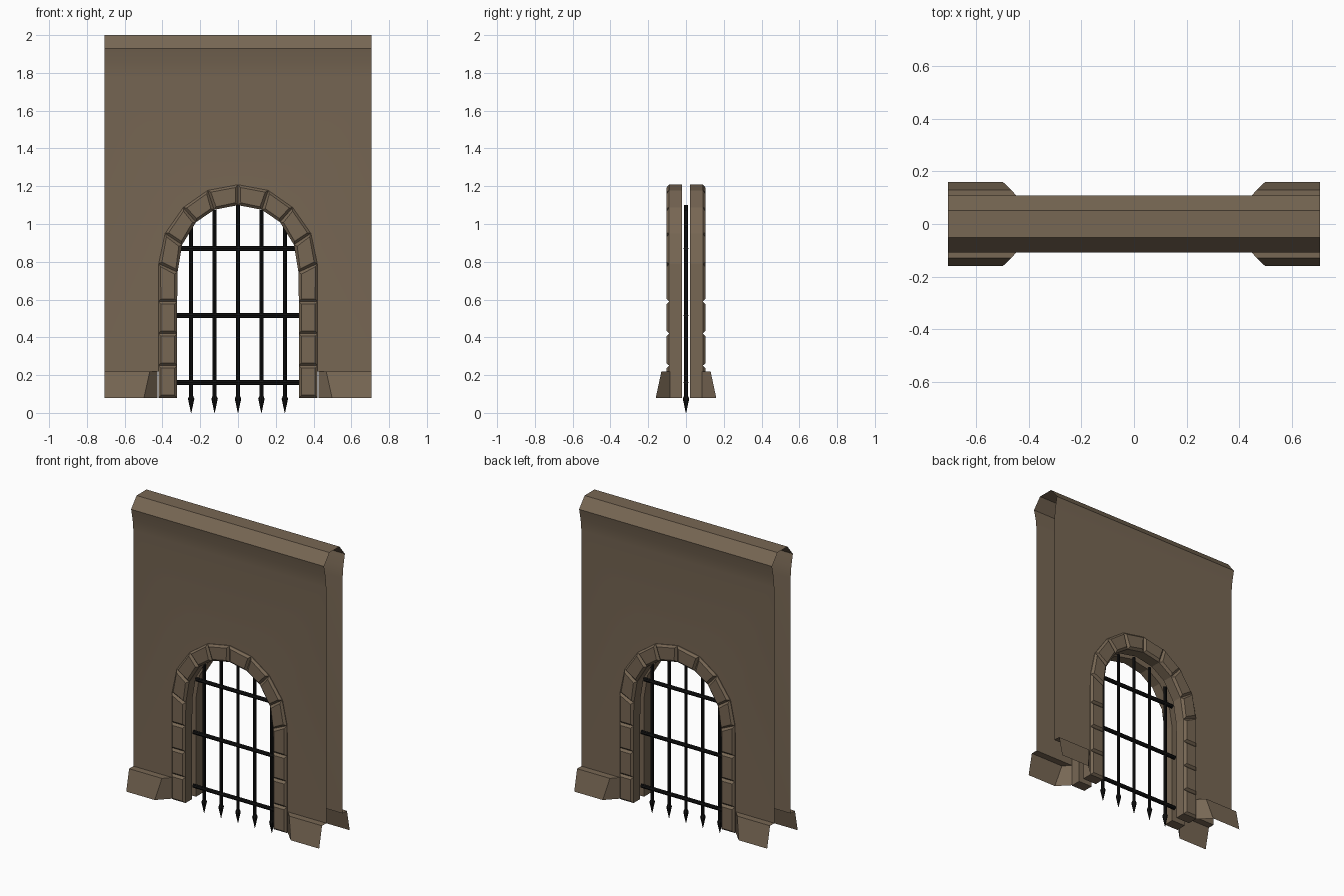
import bpy, bmesh, math
from mathutils import Matrix

if "Cube" in bpy.data.objects:
    bpy.data.objects.remove(bpy.data.objects["Cube"])


def material(name, colour):
    m = bpy.data.materials.new(name)
    m.diffuse_color = (*colour, 1)
    m.use_nodes = True
    m.node_tree.nodes["Principled BSDF"].inputs["Base Color"].default_value = m.diffuse_color
    return m


STONE = material("stone", (0.185, 0.135, 0.088))
IRON = material("iron", (0.006, 0.006, 0.006))


def finish(name, bm, mat, mirror=False):
    me = bpy.data.meshes.new(name)
    bm.to_mesh(me)
    bm.free()
    me.materials.append(mat)
    ob = bpy.data.objects.new(name, me)
    bpy.context.collection.objects.link(ob)
    if mirror:
        mod = ob.modifiers.new("mirror", 'MIRROR')
        mod.use_axis = (True, True, False)
        mod.merge_threshold = 0.0005
    return ob


def face(bm, *pts):
    return bm.faces.new([bm.verts.new(p) for p in pts])


# Arch joints (x, z), from the foot up to the crown
inner = [(.322, .08), (.322, .25), (.322, .42), (.322, .59), (.32, .745),
         (.296, .89), (.222, 1.01), (.126, 1.075), (0, 1.10)]
outer = [(.422, .08), (.422, .25), (.422, .42), (.422, .59), (.42, .79),
         (.386, .95), (.29, 1.087), (.16, 1.178), (0, 1.208)]
HALF, WALL_Y, PLINTH_Z, FOOT_Z, FLARE_Z = .707, .085, .22, .08, 1.78

# Wall: open-ended sheet with arched opening, flared coping on top
bm = bmesh.new()
outline = [(.42, PLINTH_Z), (HALF, PLINTH_Z), (HALF, FLARE_Z), (0, FLARE_Z)]
outline += outer[:3:-1]
face(bm, *[(x, -WALL_Y, z) for x, z in outline])
profile = [(-WALL_Y, FLARE_Z), (-.093, 1.855), (-.109, 1.93), (-.052, 2.0), (0, 2.0)]
for (y0, z0), (y1, z1) in zip(profile, profile[1:]):
    face(bm, (0, y0, z0), (HALF, y0, z0), (HALF, y1, z1), (0, y1, z1))
bmesh.ops.remove_doubles(bm, verts=bm.verts, dist=1e-4)
wall = finish("wall", bm, STONE, True)
bpy.context.view_layer.objects.active = wall
wall.select_set(True)
bpy.ops.object.shade_smooth_by_angle(angle=math.radians(25))
wall.select_set(False)

# Plinth: battered front, angled inner end, flat top
bm = bmesh.new()
top = [(.425, -WALL_Y, PLINTH_Z), (.467, -.13, PLINTH_Z), (HALF, -.13, PLINTH_Z)]
low = [(.425, -WALL_Y, FOOT_Z), (.498, -.16, FOOT_Z), (HALF, -.16, FOOT_Z)]
for i in range(2):
    face(bm, low[i], low[i + 1], top[i + 1], top[i])
face(bm, *top, (HALF, -WALL_Y, PLINTH_Z))
bmesh.ops.remove_doubles(bm, verts=bm.verts, dist=1e-4)
finish("plinth", bm, STONE, True)

# Arch stones: each with a raised, bevelled front
BACK, BASE = -.02, -.089
bm = bmesh.new()
fronts = []
for i0, i1, o0, o1 in zip(inner, inner[1:], outer, outer[1:]):
    def p(q, y):
        return (q[0], y, q[1])
    fronts.append(face(bm, p(i0, BASE), p(o0, BASE), p(o1, BASE), p(i1, BASE)))
    face(bm, p(i0, BACK), p(i1, BACK), p(o1, BACK), p(o0, BACK))
    face(bm, p(i0, BASE), p(i1, BASE), p(i1, BACK), p(i0, BACK))
    face(bm, p(o0, BASE), p(o0, BACK), p(o1, BACK), p(o1, BASE))
i0, o0 = inner[0], outer[0]
face(bm, p(i0, BASE), p(i0, BACK), p(o0, BACK), p(o0, BASE))
bm.normal_update()
bmesh.ops.inset_individual(bm, faces=fronts, thickness=.019, depth=.014)
finish("arch_stones", bm, STONE, True)


def cone(bm, r1, r2, z0, z1, x):
    bmesh.ops.create_cone(bm, cap_ends=True, segments=8, radius1=r1, radius2=r2,
                          depth=z1 - z0,
                          matrix=Matrix.Translation((x, 0, (z0 + z1) / 2)))


# Portcullis uprights with spear tips
bm = bmesh.new()
for x, z in ((0, 1.10), (.124, 1.075), (-.124, 1.075), (.248, .985), (-.248, .985)):
    cone(bm, .0105, .0105, .085, z, x)
    cone(bm, .017, .0105, .075, .09, x)
    cone(bm, .001, .017, 0, .075, x)
finish("gate_uprights", bm, IRON)

# Portcullis cross bars
bm = bmesh.new()
for z, half in ((.16, .325), (.515, .325), (.87, .305)):
    bmesh.ops.create_cone(bm, cap_ends=True, segments=8, radius1=.013, radius2=.013,
                          depth=2 * half,
                          matrix=Matrix.Translation((0, 0, z)) @ Matrix.Rotation(math.pi / 2, 4, 'Y'))
finish("gate_cross_bars", bm, IRON)
